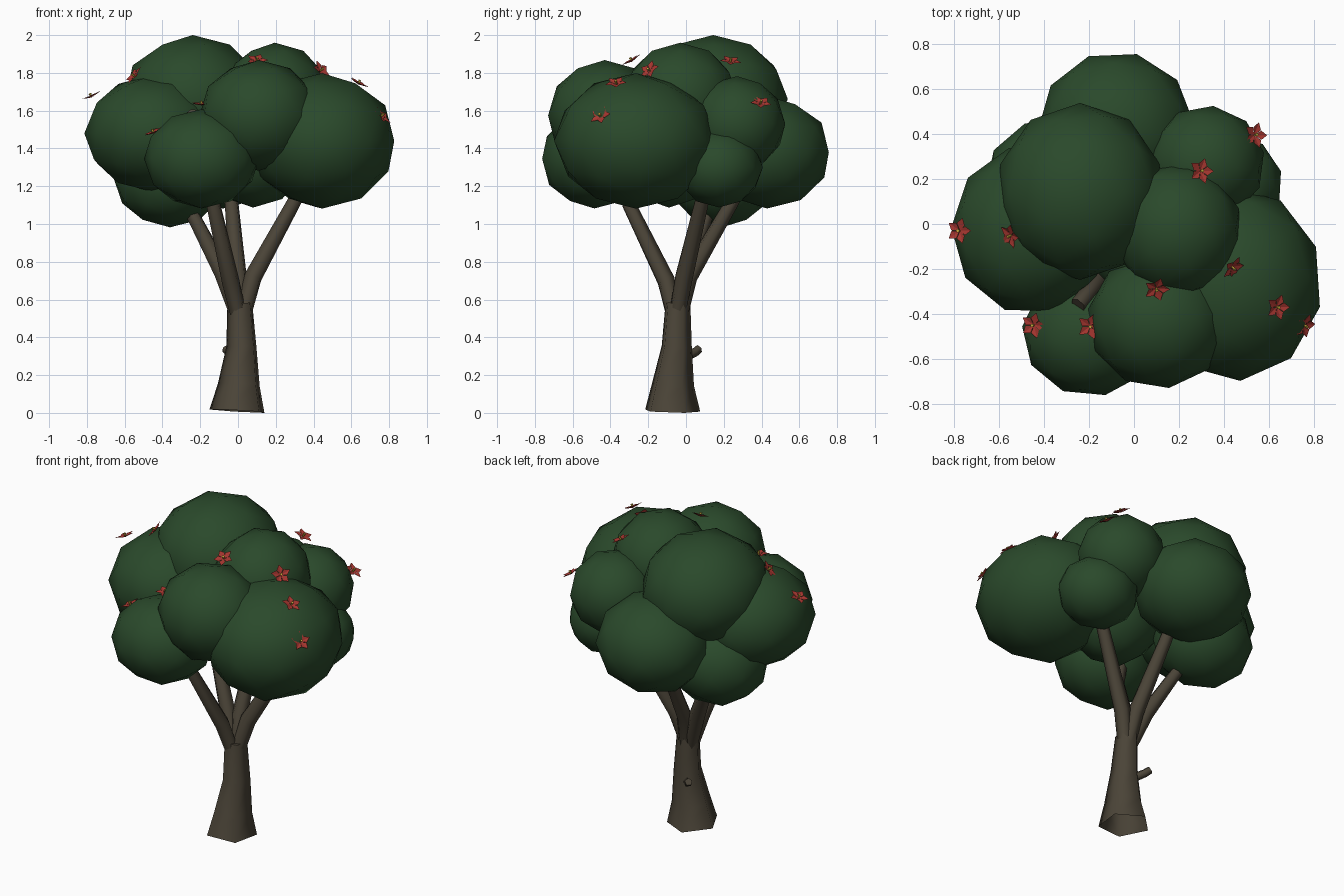
import bpy, bmesh, math
from mathutils import Vector, Matrix

cube = bpy.data.objects.get("Cube")
if cube:
    bpy.data.objects.remove(cube, do_unlink=True)


def material(name, rgb):
    m = bpy.data.materials.new(name)
    m.use_nodes = True
    m.diffuse_color = (*rgb, 1)
    bsdf = m.node_tree.nodes["Principled BSDF"]
    bsdf.inputs["Base Color"].default_value = (*rgb, 1)
    bsdf.inputs["Roughness"].default_value = 0.9
    return m


LEAF = material("leaf green", (0.023, 0.067, 0.024))
BARK = material("bark brown", (0.07, 0.058, 0.039))
PETAL = material("petal red", (0.38, 0.037, 0.029))
CENTRE = material("stamen yellow", (0.6, 0.42, 0.05))


def finish(name, bm, mats, smooth=None):
    bmesh.ops.recalc_face_normals(bm, faces=bm.faces)
    mesh = bpy.data.meshes.new(name)
    bm.to_mesh(mesh)
    bm.free()
    for m in mats:
        mesh.materials.append(m)
    ob = bpy.data.objects.new(name, mesh)
    bpy.context.collection.objects.link(ob)
    if smooth:
        bpy.ops.object.select_all(action='DESELECT')
        ob.select_set(True)
        bpy.context.view_layer.objects.active = ob
        bpy.ops.object.shade_smooth_by_angle(angle=math.radians(smooth))


def tube(name, path, radii, sides=5, turn=-45):
    """Tapered limb swept along a path, open at its base and closed at its tip."""
    bm = bmesh.new()
    pts = [Vector(p) for p in path]
    rings = []
    for i, (p, r) in enumerate(zip(pts, radii)):
        tangent = pts[min(i + 1, len(pts) - 1)] - pts[max(i - 1, 0)]
        q = Vector((0, 0, 1)).rotation_difference(tangent)
        ring = []
        for k in range(sides):
            a = math.radians(turn) + math.tau * k / sides
            ring.append(bm.verts.new(p + q @ Vector((r * math.cos(a), r * math.sin(a), 0))))
        rings.append(ring)
    for lo, hi in zip(rings, rings[1:]):
        for k in range(sides):
            n = (k + 1) % sides
            bm.faces.new((lo[k], lo[n], hi[n], hi[k]))
    bm.faces.new(rings[-1])
    finish(name, bm, [BARK], 78)


# Trunk, flared at the foot, with a short broken twig
tube("trunk", [(0.002, -0.078, 0.01), (0.01, -0.074, 0.15), (0.022, -0.053, 0.35), (0.013, -0.046, 0.58)],
     [0.155, 0.118, 0.085, 0.07])
tube("twig_stub", [(-0.01, 0, 0.3), (-0.045, 0.045, 0.32), (-0.066, 0.068, 0.34)], [0.026, 0.025, 0.023])

# Four branches spreading into the crown
branches = {
    "left_rear_branch": [(-0.005, -0.04, 0.53), (-0.08, 0.005, 0.74), (-0.225, 0.1, 1.02), (-0.28, 0.14, 1.12)],
    "front_branch": [(0.0, -0.065, 0.53), (-0.04, -0.105, 0.7), (-0.13, -0.3, 1.1),
                     (-0.165, -0.255, 1.49), (-0.25, -0.36, 1.58)],
    "rear_branch": [(0.02, -0.03, 0.53), (0.0, 0.015, 0.72), (-0.033, 0.235, 1.1), (-0.045, 0.33, 1.28)],
    "side_branch": [(0.03, -0.045, 0.53), (0.08, -0.01, 0.72), (0.288, 0.08, 1.1), (0.34, 0.1, 1.2)],
}
for name, path in branches.items():
    tube(name, path, [0.044, 0.048, 0.038, 0.036, 0.036], sides=6)

# Leaf clumps: centre, then radii
clumps = {
    "top_clump": ((-0.24, 0.145, 1.662), (0.37, 0.39, 0.335)),
    "large_side_clump": ((0.445, -0.265, 1.44), (0.39, 0.43, 0.355)),
    "front_upper_clump": ((0.11, -0.43, 1.575), (0.315, 0.3, 0.29)),
    "front_lower_clump": ((-0.193, -0.485, 1.345), (0.303, 0.28, 0.26)),
    "outer_clump": ((-0.455, -0.025, 1.48), (0.355, 0.375, 0.305)),
    "rear_clump": ((-0.08, 0.43, 1.38), (0.345, 0.335, 0.295)),
    "low_clump": ((-0.36, 0.19, 1.25), (0.3, 0.28, 0.265)),
    "rear_side_clump": ((0.32, 0.27, 1.53), (0.26, 0.255, 0.25)),
    "small_side_clump": ((0.42, 0.175, 1.3), (0.24, 0.23, 0.21)),
    "crown_clump": ((0.195, -0.03, 1.672), (0.285, 0.3, 0.285)),
    "inner_clump": ((0.08, -0.09, 1.39), (0.29, 0.27, 0.3)),
}
for i, (name, (c, r)) in enumerate(clumps.items()):
    bm = bmesh.new()
    bmesh.ops.create_icosphere(bm, subdivisions=2, radius=1.01,
                               matrix=Matrix.Rotation(i * 0.7, 4, 'Z'))
    bmesh.ops.transform(bm, verts=bm.verts, matrix=Matrix.Translation(c) @ Matrix.Diagonal((*r, 1)))
    finish(name, bm, [LEAF], 80)


def flower(name, spot, facing, size=0.06, petals=5):
    """Star of folded, pointed petals around a thin stamen cone."""
    bm = bmesh.new()
    for k in range(petals):
        spin = Matrix.Rotation(math.tau * k / petals, 3, 'Z')
        base, tip, fold, left, right = [bm.verts.new(spin @ Vector(v) * size) for v in (
            (0, 0, 0), (1, 0, 0.22), (0.5, 0, 0.1), (0.5, 0.34, 0.2), (0.5, -0.34, 0.2))]
        for edge in (left, right):
            bm.faces.new((base, fold, edge))
            bm.faces.new((fold, tip, edge))
    cone = bmesh.ops.create_cone(bm, cap_ends=True, segments=5, radius1=size * 0.06, radius2=size * 0.14,
                                 depth=size * 0.4, matrix=Matrix.Translation((0, 0, size * 0.2)))
    for f in {f for v in cone["verts"] for f in v.link_faces}:
        f.material_index = 1
    q = Vector((0, 0, 1)).rotation_difference(Vector(facing))
    bmesh.ops.transform(bm, verts=bm.verts, matrix=Matrix.Translation(spot) @ q.to_matrix().to_4x4())
    finish(name, bm, [PETAL, CENTRE])


# Flowers scattered over the crown: position, facing
blooms = [
    ((-0.775, -0.03, 1.67), (-0.4, 0, 0.9)),
    ((-0.545, -0.05, 1.78), (-0.7, -0.3, 0.6)),
    ((-0.445, -0.45, 1.48), (-0.4, -0.1, 0.9)),
    ((-0.195, -0.455, 1.628), (0, -0.1, 1)),
    ((0.1, -0.285, 1.86), (0.05, -0.4, 0.7)),
    ((0.295, 0.235, 1.855), (0.4, 0.1, 0.9)),
    ((0.435, -0.19, 1.81), (0.6, -0.5, 0.55)),
    ((0.535, 0.395, 1.635), (0.5, 0.1, 0.8)),
    ((0.635, -0.37, 1.74), (0.45, -0.1, 0.85)),
    ((0.755, -0.45, 1.568), (0.65, -0.35, 0.6)),
]
for i, (spot, facing) in enumerate(blooms):
    flower(f"flower_{i + 1}", spot, facing)
